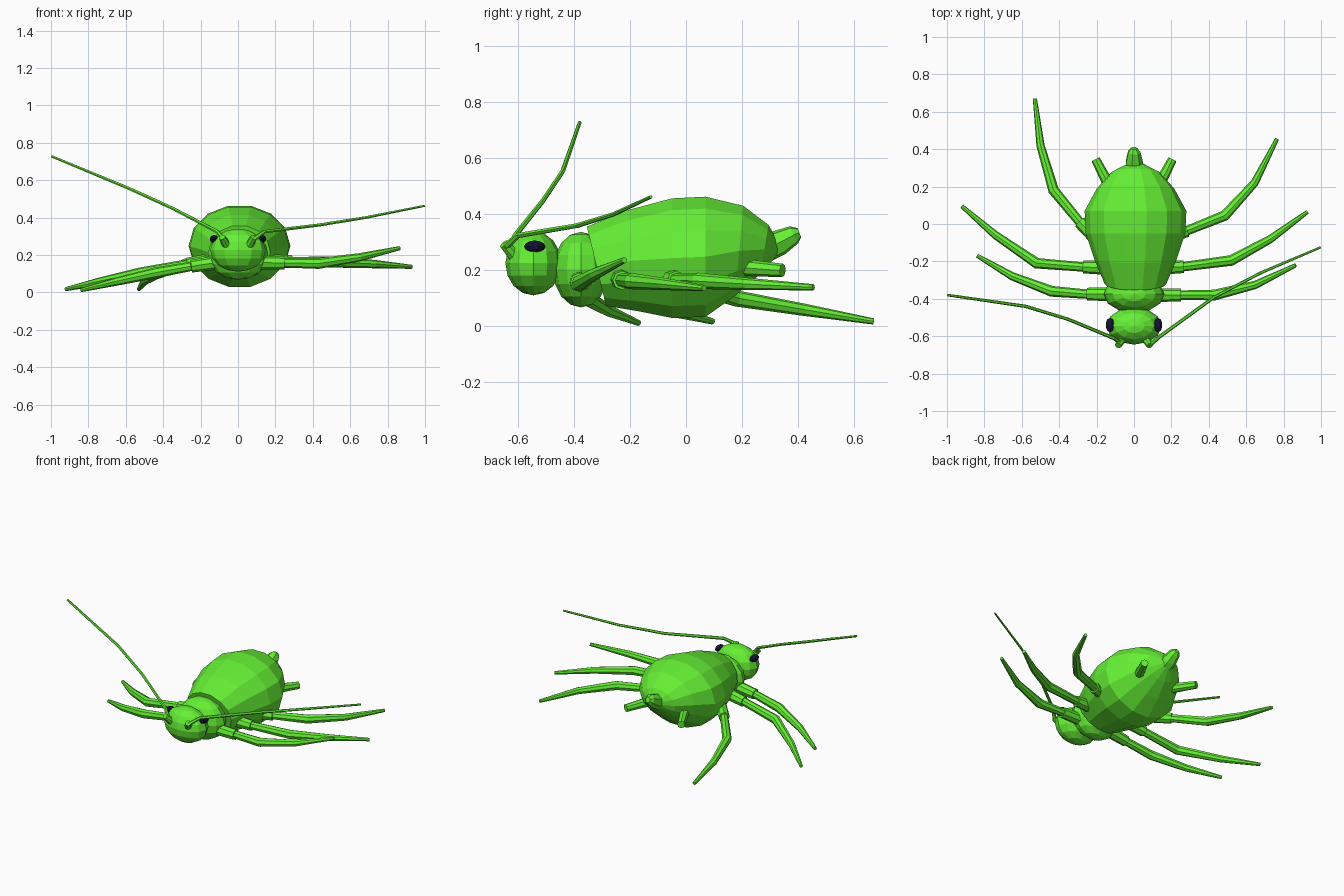
import bpy, bmesh
from math import sin, cos, pi
from mathutils import Vector


def material(name, rgb):
    m = bpy.data.materials.new(name)
    m.diffuse_color = (*rgb, 1)
    return m


GREEN = material("leaf_green", (0.13, 0.87, 0.035))
DARK = material("eye_dark", (0.006, 0.006, 0.03))


def finish(bm, name, mat):
    bmesh.ops.recalc_face_normals(bm, faces=bm.faces)
    me = bpy.data.meshes.new(name)
    bm.to_mesh(me)
    bm.free()
    me.materials.append(mat)
    ob = bpy.data.objects.new(name, me)
    bpy.context.collection.objects.link(ob)
    return ob


def loft(name, rings, mat):
    # Skin a list of closed point loops and cap both ends
    bm = bmesh.new()
    loops = [[bm.verts.new(p) for p in ring] for ring in rings]
    n = len(loops[0])
    for a, b in zip(loops, loops[1:]):
        for i in range(n):
            j = (i + 1) % n
            bm.faces.new((a[i], a[j], b[j], b[i]))
    bm.faces.new(loops[0])
    bm.faces.new(loops[-1])
    return finish(bm, name, mat)


def tube(name, pts, radii, mat=GREEN, n=8):
    pts = [Vector(p) for p in pts]
    rings = []
    for i, (p, r) in enumerate(zip(pts, radii)):
        d = (pts[min(i + 1, len(pts) - 1)] - pts[max(i - 1, 0)]).normalized()
        u = d.cross(Vector((0, 0, 1))).normalized()
        v = u.cross(d)
        rings.append([p + r * (cos(2 * pi * k / n) * u + sin(2 * pi * k / n) * v)
                      for k in range(n)])
    return loft(name, rings, mat)


def ball(name, c, r, mat=GREEN, seg=12, rows=8):
    bm = bmesh.new()
    bmesh.ops.create_uvsphere(bm, u_segments=seg, v_segments=rows, radius=1)
    for v in bm.verts:
        v.co = Vector([c[i] + v.co[i] * r[i] for i in range(3)])
    return finish(bm, name, mat)


# Abdomen: y, half width, centre z, half height, forward lean
sections = [(-0.32, 0.165, 0.215, 0.145, 0.035), (-0.19, 0.22, 0.235, 0.185, 0.02),
            (-0.05, 0.266, 0.244, 0.219, 0), (0.07, 0.272, 0.249, 0.22, 0),
            (0.19, 0.207, 0.27, 0.165, -0.015), (0.28, 0.125, 0.275, 0.09, -0.015),
            (0.328, 0.03, 0.28, 0.025, 0)]
N = 14
loft("abdomen", [[(0.008 + w * cos(2 * pi * k / N), y - t * sin(2 * pi * k / N),
                   z + h * sin(2 * pi * k / N)) for k in range(N)]
                 for y, w, z, h, t in sections], GREEN)

# Thorax, head and eyes
ball("thorax", (0, -0.375, 0.203), (0.162, 0.10, 0.135))
ball("head", (0, -0.545, 0.226), (0.148, 0.10, 0.115))
for s, side in ((1, "right"), (-1, "left")):
    ball(side + "_eye", (s * 0.128, -0.54, 0.286), (0.024, 0.038, 0.021), DARK, 10, 6)
    tube(side + "_antenna_base", [(s * 0.06, -0.61, 0.25), (s * 0.085, -0.65, 0.295)],
         [0.024, 0.018])
    # Tail tubes
    tube(side + "_tail_tube", [(s * 0.12, 0.18, 0.213), (s * 0.205, 0.345, 0.2)],
         [0.032, 0.024])

# Antennae
tube("right_antenna", [(0.085, -0.645, 0.285), (0.14, -0.60, 0.325), (0.43, -0.39, 0.36),
                       (0.68, -0.26, 0.40), (0.997, -0.125, 0.463)],
     [0.013, 0.01, 0.009, 0.008, 0.006], n=6)
tube("left_antenna", [(-0.075, -0.63, 0.28), (-0.11, -0.61, 0.325), (-0.35, -0.51, 0.45),
                      (-0.58, -0.44, 0.555), (-0.997, -0.38, 0.728)],
     [0.013, 0.01, 0.009, 0.009, 0.007], n=6)

# Tail tip
tube("tail_tip", [(0, 0.25, 0.26), (0, 0.335, 0.30), (0, 0.385, 0.327), (0, 0.405, 0.335)],
     [0.05, 0.047, 0.035, 0.018], n=7)

# Legs: hip root, hip end, knee, shin, tip
legs = {
    "right_front_leg": [(0.08, -0.38, 0.16), (0.25, -0.38, 0.158), (0.43, -0.38, 0.155),
                        (0.65, -0.325, 0.188), (0.865, -0.22, 0.237)],
    "right_middle_leg": [(0.13, -0.235, 0.17), (0.265, -0.228, 0.165), (0.52, -0.195, 0.162),
                         (0.73, -0.08, 0.152), (0.928, 0.065, 0.137)],
    "right_rear_leg": [(0.18, -0.07, 0.17), (0.285, -0.035, 0.165), (0.485, 0.045, 0.163),
                       (0.645, 0.22, 0.152), (0.765, 0.455, 0.14)],
    "left_front_leg": [(-0.08, -0.375, 0.165), (-0.25, -0.375, 0.14), (-0.44, -0.36, 0.105),
                       (-0.65, -0.28, 0.058), (-0.838, -0.17, 0.013)],
    "left_middle_leg": [(-0.13, -0.235, 0.175), (-0.27, -0.23, 0.152), (-0.52, -0.21, 0.105),
                        (-0.74, -0.06, 0.058), (-0.92, 0.095, 0.018)],
    "left_rear_leg": [(-0.19, -0.09, 0.165), (-0.29, 0.01, 0.145), (-0.43, 0.18, 0.10),
                      (-0.50, 0.42, 0.06), (-0.53, 0.67, 0.018)],
}
for name, p in legs.items():
    tube(name + "_hip", p[:2], [0.038, 0.034])
    tube(name, p[1:], [0.025, 0.029, 0.022, 0.011])
